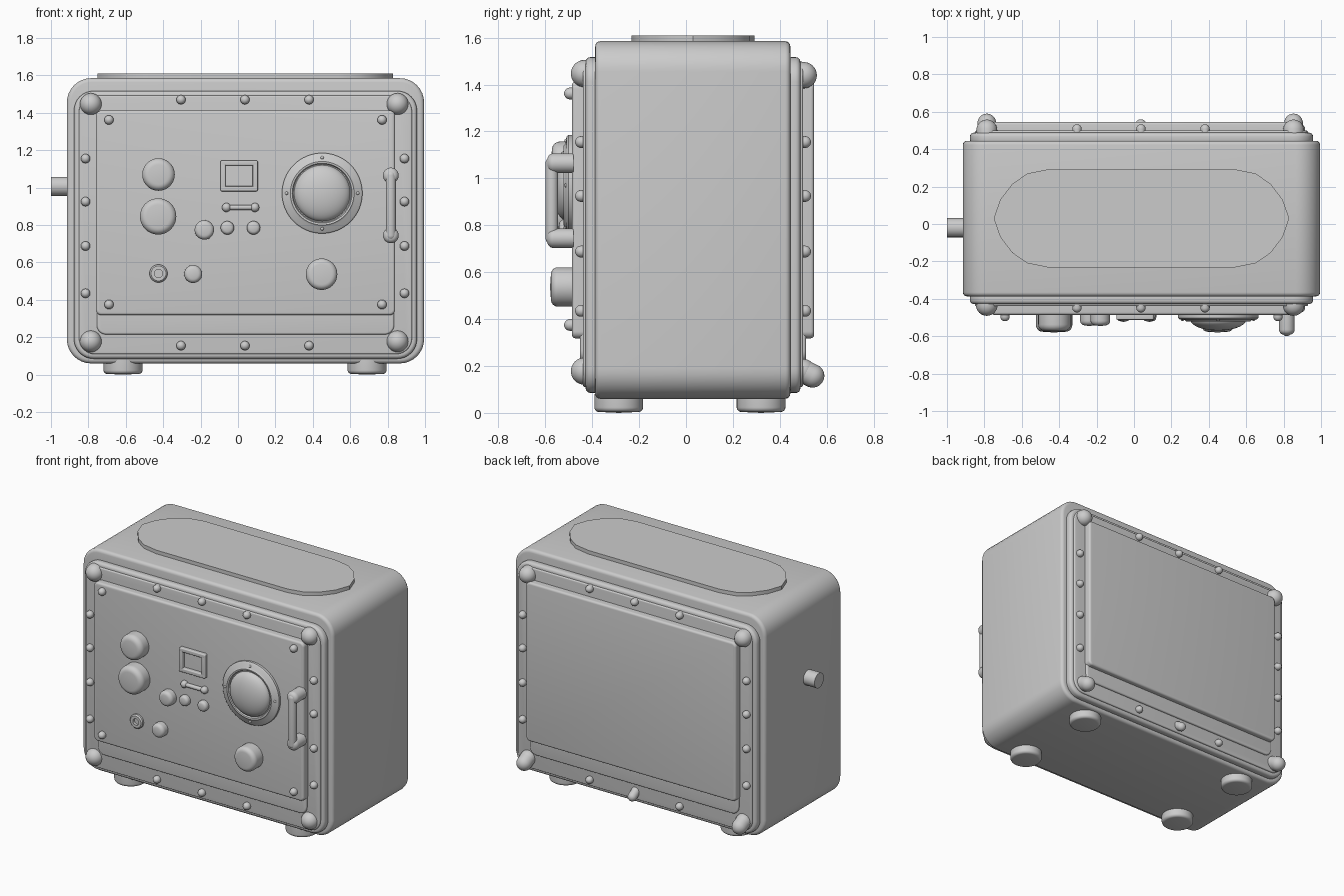
import bpy, bmesh, math
from mathutils import Vector

if "Cube" in bpy.data.objects:
    bpy.data.objects.remove(bpy.data.objects["Cube"])

CX, CY = 0.04, 0.03          # body centre
FRONT, BACK = Vector((0, -1, 0)), Vector((0, 1, 0))


def finish(bm, name, bevel=0, angle=40):
    bmesh.ops.recalc_face_normals(bm, faces=bm.faces)
    me = bpy.data.meshes.new(name)
    bm.to_mesh(me)
    bm.free()
    ob = bpy.data.objects.new(name, me)
    bpy.context.collection.objects.link(ob)
    bpy.ops.object.select_all(action='DESELECT')
    ob.select_set(True)
    bpy.context.view_layer.objects.active = ob
    if bevel:
        m = ob.modifiers.new("edge", 'BEVEL')
        m.width, m.segments = bevel, 4
        m.limit_method, m.angle_limit = 'ANGLE', math.radians(50)
        bpy.ops.object.modifier_apply(modifier=m.name)
    bpy.ops.object.shade_smooth_by_angle(angle=math.radians(angle))
    return ob


def prism(name, pts, vec, bevel=0):
    """Extrude a closed outline along a vector."""
    bm = bmesh.new()
    f = bm.faces.new([bm.verts.new(p) for p in pts])
    g = bmesh.ops.extrude_face_region(bm, geom=[f])
    bmesh.ops.translate(bm, vec=vec, verts=[v for v in g['geom'] if isinstance(v, bmesh.types.BMVert)])
    return finish(bm, name, bevel, 30)


def outline(x0, x1, z0, z1, r, y):
    pts = []
    for i, (x, z) in enumerate([(x1 - r, z1 - r), (x0 + r, z1 - r), (x0 + r, z0 + r), (x1 - r, z0 + r)]):
        for k in range(9):
            a = math.pi / 2 * (i + k / 8)
            pts.append((x + r * math.cos(a), y, z + r * math.sin(a)))
    return pts


def slab(name, x0, x1, z0, z1, y0, y1, r, bevel=0.01):
    return prism(name, outline(x0, x1, z0, z1, r, y0), (0, y1 - y0, 0), bevel)


def lathe(name, pos, axis, profile, seg=40, angle=40):
    """Turn a (radius, height) profile about an axis through pos."""
    bm = bmesh.new()
    vs = [bm.verts.new((r, 0, h)) for r, h in profile]
    es = [bm.edges.new(p) for p in zip(vs, vs[1:])]
    bmesh.ops.spin(bm, geom=vs + es, cent=(0, 0, 0), axis=(0, 0, 1),
                   angle=2 * math.pi, steps=seg)
    bmesh.ops.remove_doubles(bm, verts=bm.verts, dist=1e-5)
    q = Vector((0, 0, 1)).rotation_difference(Vector(axis))
    for v in bm.verts:
        v.co = q @ v.co + Vector(pos)
    return finish(bm, name, 0, angle)


def knob_profile(r, h, b):
    """Cylinder with a rounded top edge and slightly domed cap."""
    arc = [(r - b + b * math.cos(a), h - b + b * math.sin(a))
           for a in [math.pi / 2 * k / 6 for k in range(7)]]
    return [(0, 0), (r, 0)] + arc + ([(0, h + 0.004)] if b < r else [])


def capsule(name, p, q, r, seg=28):
    p, q = Vector(p), Vector(q)
    n, L = 8, (q - p).length
    low = [(r * math.cos(a), r * math.sin(a)) for a in [-math.pi / 2 + math.pi / 2 * k / n for k in range(n + 1)]]
    top = [(r * math.cos(a), L + r * math.sin(a)) for a in [math.pi / 2 * k / n for k in range(n + 1)]]
    prof = [(max(x, 0) if x > 1e-6 else 0, y) for x, y in low + top]
    return lathe(name, p, q - p, prof, seg)


# Case
slab("case", -0.915, 0.995, 0.06, 1.585, -0.387, 0.445, 0.13, 0.022)

# Flanges, panels and lower ledges, front and back
for side, s, y in (("front", -1, -0.37), ("back", 1, 0.43)):
    slab(side + "_flange", -0.877, 0.957, 0.085, 1.517, y, y + s * 0.058, 0.105, 0.02)
    slab(side + "_border_plate", -0.85, 0.93, 0.11, 1.492, y, y + s * 0.069, 0.085, 0.008)
    slab(side + "_ledge", -0.755, 0.835, 0.215, 0.45, y, y + s * 0.082, 0.05, 0.01)
    slab(side + "_panel", -0.76, 0.84, 0.318, 1.412, y, y + s * 0.116, 0.03, 0.014)

    # Border rivets
    spots = [(x, z) for x in (-0.305, 0.037, 0.38) for z in (0.155, 1.47)]
    spots += [(x, z) for x in (-0.815, 0.89) for z in (0.435, 0.688, 0.925, 1.155)]
    for x, z in spots:
        capsule(side + "_rivet", (x, y + s * 0.05, z), (x, y + s * 0.078, z), 0.025, 16)

# Corner bumpers
for x in (-0.787, 0.853):
    for z in (0.178, 1.447):
        capsule("front_bumper", (x, -0.38, z), (x, -0.433, z), 0.058)
    capsule("back_upper_bumper", (x, 0.45, 1.447), (x, 0.502, 1.44), 0.056)
    capsule("back_lower_bumper", (x, 0.46, 0.185), (x, 0.5, 0.178), 0.052)
    capsule("back_lower_hook", (x, 0.5, 0.178), (x, 0.54, 0.158), 0.05)
capsule("back_middle_hook", (0.037, 0.49, 0.165), (0.037, 0.53, 0.14), 0.03)

# Feet
for x in (-0.615, 0.69):
    for y in (-0.287, 0.32):
        lathe("foot", (x, y, 0.08), (0, 0, -1), knob_profile(0.104, 0.076, 0.02))

# Lid plate on top
q = [(0.79, 0), (0.755, 0.1), (0.69, 0.185), (0.61, 0.24), (0.5, 0.262)]
half = q + [(-x, y) for x, y in reversed(q)]
pts = half + [(x, -y) for x, y in reversed(half[1:-1])]
prism("top_lid", [(CX + x, CY + y, 1.57) for x, y in pts], (0, 0, 0.04))

# Side plug
lathe("side_plug", (-0.9, -0.02, 1.007), (-1, 0, 0), [(0, 0), (0.051, 0), (0.051, 0.1), (0, 0.1)])

# Panel screws
PY = -0.48
for x in (-0.69, 0.77):
    for z in (0.375, 1.362):
        capsule("panel_screw", (x, PY, z), (x, -0.495, z), 0.025, 16)

# Knobs and buttons: x, z, radius, height, edge rounding
for name, x, z, r, h, b in [
        ("upper_dial", -0.425, 1.07, 0.087, 0.092, 0.035),
        ("lower_dial", -0.427, 0.846, 0.097, 0.096, 0.035),
        ("volume_dial", 0.447, 0.537, 0.084, 0.096, 0.03),
        ("round_button", -0.18, 0.774, 0.052, 0.062, 0.025),
        ("low_button", -0.24, 0.538, 0.048, 0.062, 0.025),
        ("left_small_button", -0.057, 0.785, 0.036, 0.04, 0.02),
        ("right_small_button", 0.083, 0.785, 0.036, 0.04, 0.02)]:
    lathe(name, (x, PY, z), FRONT, knob_profile(r, h, b))

# Socket
lathe("socket", (-0.425, PY, 0.541), FRONT,
      [(0, 0), (0.048, 0), (0.048, 0.018), (0.04, 0.026), (0.022, 0.026), (0.022, 0.008), (0, 0.008)])

# Display frame from four bars
for z0, z1 in ((0.98, 1.008), (1.118, 1.146)):
    slab("display_frame_bar", -0.094, 0.106, z0, z1, PY, -0.512, 0.01, 0.006)
for x0, x1 in ((-0.094, -0.066), (0.078, 0.106)):
    slab("display_frame_post", x0, x1, 0.98, 1.146, PY, -0.512, 0.01, 0.006)

# Small slider
capsule("slider_bar", (-0.062, -0.495, 0.894), (0.09, -0.495, 0.894), 0.014, 16)
for x in (-0.062, 0.09):
    capsule("slider_end", (x, PY, 0.894), (x, -0.494, 0.894), 0.024, 20)

# Speaker ring and dome
ring = [(0, 0), (0.215, 0), (0.215, 0.022), (0.207, 0.03), (0.178, 0.034), (0.17, 0.042),
        (0.16, 0.04), (0.155, 0.03)]
dome = [(0.15 * math.cos(a), 0.03 + 0.06 * math.sin(a)) for a in [math.pi / 2 * k / 12 for k in range(12)]]
lathe("speaker", (0.45, PY, 0.97), FRONT, ring + dome + [(0, 0.09)], 64)
for k in range(4):
    a = math.pi / 2 * k
    p = Vector((0.45 + 0.19 * math.cos(a), -0.506, 0.97 + 0.19 * math.sin(a)))
    capsule("speaker_screw", p, p + FRONT * 0.004, 0.009, 12)

# Grab handle
HX = 0.817
capsule("handle_grip", (HX, -0.572, 0.745), (HX, -0.572, 1.065), 0.027)
for z in (0.745, 1.065):
    lathe("handle_mount", (HX, PY, z), FRONT, knob_profile(0.042, 0.112, 0.028))
